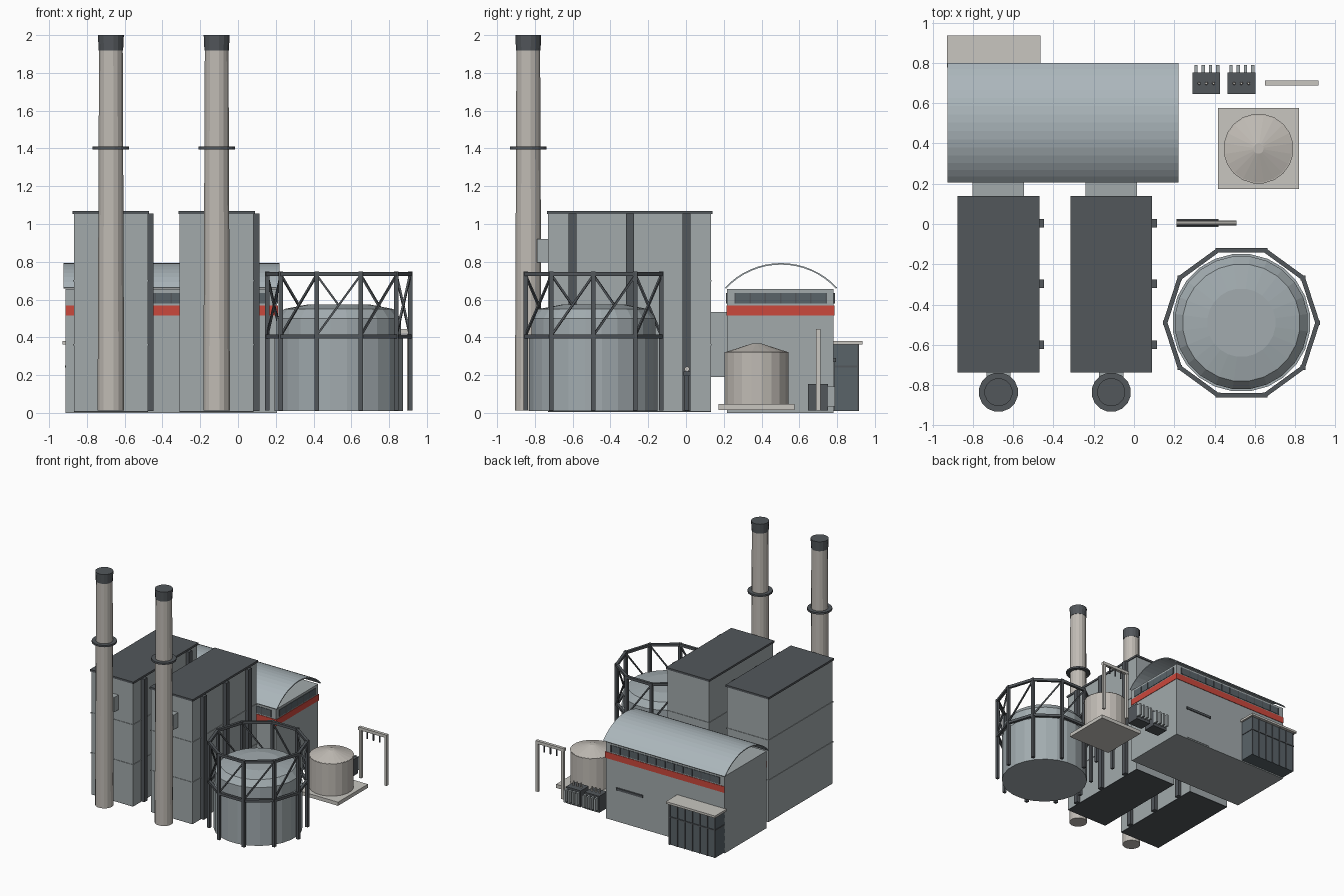
import bpy, bmesh, math
from mathutils import Vector

if "Cube" in bpy.data.objects:
    bpy.data.objects.remove(bpy.data.objects["Cube"])


def mat(name, r, g, b):
    m = bpy.data.materials.new(name)
    m.diffuse_color = (r, g, b, 1)
    m.use_nodes = True
    m.node_tree.nodes["Principled BSDF"].inputs["Base Color"].default_value = m.diffuse_color
    return m


WALL = mat("wall_grey", 0.36, 0.40, 0.41)
ROOF = mat("roof_grey", 0.41, 0.47, 0.50)
STEEL = mat("tank_steel", 0.36, 0.41, 0.43)
DARK = mat("dark_steel", 0.085, 0.095, 0.105)
GLASS = mat("dark_glass", 0.10, 0.125, 0.14)
RED = mat("red_band", 0.60, 0.065, 0.045)
STACK = mat("stack_beige", 0.53, 0.50, 0.46)
PALE = mat("pale_concrete", 0.58, 0.565, 0.53)


def mesh(name, verts, faces, m):
    me = bpy.data.meshes.new(name)
    me.from_pydata(verts, [], faces)
    bm = bmesh.new()
    bm.from_mesh(me)
    bmesh.ops.recalc_face_normals(bm, faces=bm.faces)
    bm.to_mesh(me)
    bm.free()
    me.materials.append(m)
    ob = bpy.data.objects.new(name, me)
    bpy.context.collection.objects.link(ob)
    return ob


def box(name, x, y, z, m):
    """Box from (min, max) pairs."""
    v = [(a, b, c) for a in x for b in y for c in z]
    f = [(0, 1, 3, 2), (4, 6, 7, 5), (0, 4, 5, 1), (2, 3, 7, 6), (0, 2, 6, 4), (1, 5, 7, 3)]
    return mesh(name, v, f, m)


def lathe(name, cx, cy, profile, n, m):
    """Closed revolved solid from (radius, z) points."""
    v, f = [], []
    for r, z in profile:
        for i in range(n):
            a = math.tau * (i + 0.5) / n
            v.append((cx + r * math.cos(a), cy + r * math.sin(a), z))
    for k in range(len(profile) - 1):
        for i in range(n):
            j = (i + 1) % n
            f.append((k * n + i, k * n + j, (k + 1) * n + j, (k + 1) * n + i))
    f.append(tuple(range(n)))
    f.append(tuple(range((len(profile) - 1) * n, len(profile) * n)))
    return mesh(name, v, f, m)


def bar(name, p, q, w, m, n=4):
    """Straight bar between two points."""
    p, q = Vector(p), Vector(q)
    d = (q - p).normalized()
    up = Vector((0, 0, 1)) if abs(d.z) < 0.95 else Vector((0, 1, 0))
    s = d.cross(up).normalized()
    t = s.cross(d)
    r = w / 2 / math.cos(math.pi / n)
    v = []
    for c in (p, q):
        for i in range(n):
            a = math.tau * (i + 0.5) / n
            v.append(c + s * r * math.cos(a) + t * r * math.sin(a))
    f = [(i, (i + 1) % n, n + (i + 1) % n, n + i) for i in range(n)]
    f += [tuple(range(n)), tuple(range(n, 2 * n))]
    return mesh(name, v, f, m)


# Two boiler houses, each with chimney, flue, columns and link to the hall
for cx in (-0.673, -0.113):
    box("boiler_house", (cx - 0.196, cx + 0.196), (-0.73, 0.132), (0.01, 1.055), WALL)
    box("boiler_base", (cx - 0.196, cx + 0.196), (-0.73, 0.132), (0.006, 0.012), DARK)
    box("boiler_roof", (cx - 0.203, cx + 0.203), (-0.737, 0.14), (1.053, 1.07), DARK)
    for z in (0.36, 0.70):
        box("boiler_seam", (cx - 0.2, cx + 0.2), (-0.734, 0.136), (z - 0.004, z + 0.004), WALL)
    for y in (-0.6, -0.297, 0.003):
        box("boiler_column", (cx + 0.19, cx + 0.226), (y - 0.021, y + 0.021), (0.01, 1.055), DARK)
    box("hall_link", (cx - 0.128, cx + 0.128), (0.13, 0.22), (0.19, 0.535), WALL)
    box("flue_duct", (cx - 0.06, cx + 0.06), (-0.79, -0.728), (0.795, 0.92), WALL)
    lathe("chimney", cx, -0.835, [(0.072, 0.012), (0.064, 1.925)], 16, STACK)
    lathe("chimney_cap", cx, -0.835, [(0.066, 1.918), (0.07, 2.0)], 16, DARK)
    lathe("chimney_ring", cx, -0.835, [(0.098, 1.395), (0.098, 1.41)], 16, DARK)

# Turbine hall
X0, X1, Y0, Y1 = -0.912, 0.207, 0.218, 0.782
box("hall", (X0, X1), (Y0, Y1), (0, 0.655), WALL)
box("hall_red_front", (X0, X1 + 0.004), (Y0 - 0.004, Y0 + 0.004), (0.515, 0.568), RED)
box("hall_red_back", (X0, X1 + 0.004), (Y1 - 0.004, Y1 + 0.004), (0.515, 0.568), RED)
box("hall_red_side", (X1 - 0.004, X1 + 0.004), (Y0, Y1), (0.515, 0.568), RED)
for y in (Y0, Y1):
    box("hall_window_strip", (X0 + 0.05, X1 - 0.05), (y - 0.004, y + 0.004), (0.578, 0.636), GLASS)
    for i in range(13):
        x = X0 + 0.05 + i * (X1 - X0 - 0.1) / 12
        box("window_mullion", (x - 0.004, x + 0.004), (y - 0.007, y + 0.007), (0.578, 0.636), DARK)
box("hall_end_window", (X1 - 0.004, X1 + 0.004), (0.26, 0.742), (0.578, 0.636), GLASS)
for i in range(7):
    y = 0.26 + i * 0.482 / 6
    box("window_mullion", (X1 - 0.006, X1 + 0.006), (y - 0.004, y + 0.004), (0.578, 0.636), DARK)

# Open-ended arched roof shell
R, half, N = 0.405, 0.297, 16
zc = 0.793 - R
amax = math.asin(half / R)
ring = []
for r, order in ((R, range(N + 1)), (R - 0.008, range(N, -1, -1))):
    for i in order:
        a = -amax + 2 * amax * i / N
        ring.append((0.503 + r * math.sin(a), zc + r * math.cos(a)))
M = len(ring)
verts = [(x, y, z) for x in (-0.925, 0.22) for y, z in ring]
faces = [(i, (i + 1) % M, M + (i + 1) % M, M + i) for i in range(M)]
for o in (0, M):
    faces += [(o + i, o + i + 1, o + M - 2 - i, o + M - 1 - i) for i in range(N)]
mesh("hall_roof", verts, faces, ROOF)

# Large rear door with canopy
box("hall_door", (-0.135, 0.095), (Y1, Y1 + 0.004), (0.01, 0.27), WALL)
box("door_canopy", (-0.145, 0.105), (Y1, Y1 + 0.012), (0.27, 0.29), DARK)

# Glazed annex
box("annex", (-0.912, -0.48), (0.78, 0.91), (0.01, 0.365), GLASS)
box("annex_roof", (-0.928, -0.465), (0.778, 0.935), (0.362, 0.38), PALE)
for i in range(7):
    x = -0.908 + i * 0.424 / 6
    box("annex_mullion", (x - 0.005, x + 0.005), (0.905, 0.916), (0.01, 0.365), DARK)
box("annex_rail", (-0.916, -0.476), (0.79, 0.916), (0.24, 0.25), DARK)

# Gas holder with ten-sided guide frame
gx, gy, gr = 0.533, -0.49, 0.378
lathe("gas_tank", gx, gy, [(0.343, 0.01), (0.343, 0.40)], 24, STEEL)
lathe("gas_bell", gx, gy, [(0.332, 0.395), (0.332, 0.50), (0.292, 0.55), (0.17, 0.573)], 24, STEEL)


def frame_pt(k, z):
    a = math.tau * k / 10
    return (gx + gr * math.cos(a), gy + gr * math.sin(a), z)


for k in range(10):
    bar("frame_post", frame_pt(k, 0.012), frame_pt(k, 0.748), 0.024, DARK)
    for z in (0.405, 0.735):
        bar("frame_ring", frame_pt(k, z), frame_pt(k + 1, z), 0.022, DARK)
    bar("frame_brace", frame_pt(k, 0.41), frame_pt(k + 1, 0.73), 0.011, DARK)

# Small conical-roof tank on a slab
box("tank_slab", (0.416, 0.82), (0.173, 0.575), (0.015, 0.046), PALE)
lathe("small_tank", 0.618, 0.374, [(0.171, 0.045), (0.171, 0.322)], 20, STACK)
lathe("small_tank_roof", 0.618, 0.374, [(0.174, 0.32), (0.025, 0.367)], 20, STACK)

# Two transformers with cooling fins and bushings
for x in (0.29, 0.464):
    box("transformer", (x, x + 0.138), (0.645, 0.752), (0.012, 0.152), DARK)
    for i in range(4):
        fx = x + 0.018 + i * 0.036
        box("cooling_fin", (fx - 0.008, fx + 0.008), (0.75, 0.79), (0.035, 0.14), WALL)
    for i in range(3):
        lathe("bushing", x + 0.033 + i * 0.036, 0.698, [(0.008, 0.15), (0.006, 0.19)], 8, PALE)

# Cable gantry
for x in (0.665, 0.905):
    box("gantry_post", (x - 0.011, x + 0.011), (0.689, 0.711), (0.012, 0.43), PALE)
box("gantry_beam", (0.65, 0.917), (0.687, 0.713), (0.42, 0.445), PALE)
for x in (0.725, 0.785, 0.845):
    bar("gantry_insulator", (x, 0.7, 0.425), (x, 0.7, 0.36), 0.012, DARK, 8)

# Pipe bridge
bar("pipe", (0.21, 0.005, 0.232), (0.51, 0.005, 0.232), 0.026, PALE, 10)
box("pipe_beam", (0.21, 0.42), (-0.014, 0.024), (0.195, 0.218), DARK)
for x in (0.23, 0.40):
    box("pipe_post", (x - 0.01, x + 0.01), (-0.007, 0.017), (0.012, 0.2), DARK)
